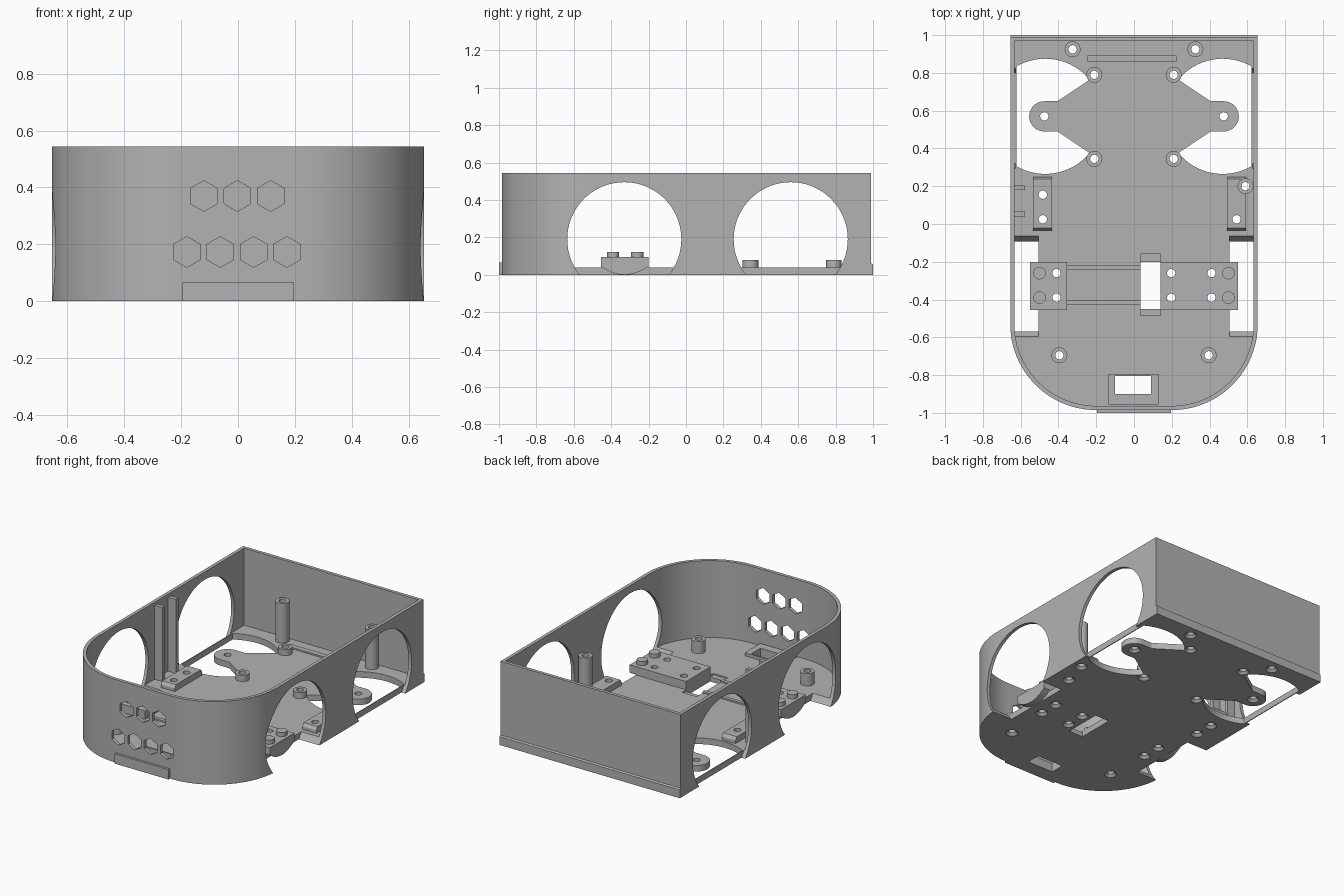
import bpy, bmesh
from math import cos, sin, pi, radians

cube = bpy.data.objects.get("Cube")
if cube:
    bpy.data.objects.remove(cube, do_unlink=True)

mat = bpy.data.materials.new("plain grey")
mat.use_nodes = True
grey = (0.45, 0.45, 0.45, 1)
mat.diffuse_color = grey
mat.node_tree.nodes["Principled BSDF"].inputs["Base Color"].default_value = grey
parts = []


def arc(cx, cy, r, a0, a1, n):
    return [(cx + r * cos(radians(a0 + (a1 - a0) * i / n)),
             cy + r * sin(radians(a0 + (a1 - a0) * i / n))) for i in range(n + 1)]


def circle(cx, cy, r, n=32, turn=0):
    return arc(cx, cy, r, turn, turn + 360, n)[:-1]


def rect(x0, x1, y0, y1):
    return [(x0, y0), (x1, y0), (x1, y1), (x0, y1)]


def solid(name, profiles, w0, w1, axis="z", taper=None, keep=True):
    """Extrude closed profiles along an axis into one mesh object."""
    place = {"z": lambda u, v, w: (u, v, w),
             "x": lambda u, v, w: (w, u, v),
             "y": lambda u, v, w: (u, w, v)}[axis]
    bm = bmesh.new()
    for k, pts in enumerate(profiles):
        top = taper[k] if taper else pts
        lo = [bm.verts.new(place(u, v, w0)) for u, v in pts]
        hi = [bm.verts.new(place(u, v, w1)) for u, v in top]
        bm.faces.new(lo)
        bm.faces.new(hi)
        n = len(pts)
        for i in range(n):
            j = (i + 1) % n
            bm.faces.new((lo[i], lo[j], hi[j], hi[i]))
    bmesh.ops.recalc_face_normals(bm, faces=bm.faces)
    me = bpy.data.meshes.new(name)
    bm.to_mesh(me)
    bm.free()
    ob = bpy.data.objects.new(name, me)
    bpy.context.collection.objects.link(ob)
    me.materials.append(mat)
    if keep:
        parts.append(ob)
    else:
        ob.hide_render = True
    return ob


def cutter(profiles, w0, w1, axis="z", taper=None):
    return solid("cutter", profiles, w0, w1, axis, taper, keep=False)


def cut(ob, tool, remove=True):
    m = ob.modifiers.new("cut", "BOOLEAN")
    m.operation, m.solver, m.object = "DIFFERENCE", "EXACT", tool
    bpy.context.view_layer.objects.active = ob
    bpy.ops.object.modifier_apply(modifier=m.name)
    if remove:
        bpy.data.objects.remove(tool, do_unlink=True)


def outline(t):
    """Square back, rounded front, inset by t."""
    r, x, y = 0.455 - t, 0.2, -0.53
    return ([(0.655 - t, 0.99 - t), (t - 0.655, 0.99 - t)]
            + arc(-x, y, r, 180, 270, 24) + arc(x, y, r, 270, 360, 24))


# Tray with floor and thin walls
body = solid("body_shell", [outline(0)], 0, 0.545)
cut(body, cutter([outline(0.022)], 0.04, 0.7))

# Wheel arches
for s in (-1, 1):
    cut(body, cutter([circle(-0.33, 0.19, 0.305, 72)], s * 0.505, s * 0.8, "x"))
    cut(body, cutter([circle(0.56, 0.19, 0.305, 72)], s * 0.628, s * 0.8, "x"))

# Rear floor openings, leaving the bridge plate with round end tabs
quarter = [(0.21, 0.21), (0.405, 0.08)] + arc(0.475, 0, 0.08, 90, 0, 10)
half = quarter + [(x, -y) for x, y in reversed(quarter[:-1])]
bridge = [(x, y + 0.57) for x, y in half + [(-x, y) for x, y in reversed(half)]]
for s in (-1, 1):
    wheel = [(s * min(x, 0.633), y) for x, y in circle(0.47, 0.57, 0.305, 72) if x < 0.633]
    well = cutter([wheel], -0.1, 0.06)
    cut(well, cutter([bridge], -0.2, 0.2))
    cut(body, well)

# Hexagonal vents in the front wall
vents = [(x, 0.37) for x in (-0.12, -0.002, 0.115)]
vents += [(x, 0.173) for x in (-0.18, -0.062, 0.055, 0.172)]
cut(body, cutter([circle(x, z, 0.054, 6, 30) for x, z in vents], -1.1, -0.88, "y"))

# Cable slot and front port in the floor
cut(body, cutter([rect(0.035, 0.14, -0.485, -0.16)], 0.03, 0.06))
cut(body, cutter([rect(0.035, 0.14, -0.45, -0.2), rect(-0.1, 0.09, -0.9, -0.805)], -0.1, 0.1))

# Outer trim strips
solid("rear_trim", [[(0.985, 0), (1, 0), (1, 0.055), (0.985, 0.065)]], -0.655, 0.655, "x")
solid("front_trim", [rect(-0.195, 0.195, -1, -0.97)], 0, 0.065)

# Port frame, rear rib and motor guide rails
frame = solid("port_frame", [rect(-0.135, 0.13, -0.955, -0.795)], 0.035, 0.06)
cut(frame, cutter([rect(-0.1, 0.09, -0.9, -0.805)], 0, 0.1))
solid("rear_rib", [rect(-0.245, 0.225, 0.857, 0.892)], 0.035, 0.05)
for y in (-0.232, -0.418):
    solid("guide_rail", [rect(-0.355, 0.035, y - 0.012, y + 0.012)], 0.035, 0.05)

# Upright board rails on the right wall
for y in (0.052, 0.192):
    solid("board_rail", [rect(-0.64, -0.577, y - 0.013, y + 0.013)], 0.03, 0.525)

# Standoffs: x, y, top height
holes = []
standoffs = [(s * x, y, z) for s in (-1, 1) for x, y, z in
             ((0.21, 0.79, 0.08), (0.21, 0.345, 0.08),
              (0.325, 0.925, 0.3), (0.395, -0.695, 0.12))]
for x, y, z in standoffs + [(0.59, 0.2, 0.3)]:
    solid("standoff", [circle(x, y, 0.042)], 0.035, z)
    holes.append((x, y))

# Front motor mounts with pegs and curved outer undersides
lens = [(-0.455, 0.095), (-0.455, 0.045)] + [
    (-0.328 + 0.127 * i / 8, 0.045 * (i / 8) ** 2) for i in range(-7, 8)] + [
    (-0.201, 0.045), (-0.201, 0.095)]
for name, s, inner in (("right_motor_mount", -1, 0.355), ("left_motor_mount", 1, 0.14)):
    solid(name, [rect(-0.455, -0.201, 0.035, 0.095)], s * inner, s * 0.505, "x")
    solid(name + "_end", [lens], s * 0.505, s * 0.55, "x")
    for y in (-0.26, -0.39):
        solid("mount_peg", [circle(s * 0.5, y, 0.033)], 0.09, 0.122)
        holes.append((s * 0.41, y))
        if s > 0:
            holes.append((0.197, y))

# Middle mounting pads with bevelled ends
pad = [(-0.035, 0.035), (0.25, 0.035), (0.25, 0.06), (0.237, 0.08), (-0.022, 0.08), (-0.035, 0.06)]
solid("right_pad", [pad], -0.535, -0.435, "x")
solid("left_pad", [pad], 0.492, 0.593, "x")
holes += [(-0.483, 0.155), (-0.483, 0.025), (0.543, 0.025), (0.475, 0.57), (-0.475, 0.57)]

# Screw holes through everything, countersunk underneath
drill = cutter([circle(x, y, 0.022, 20) for x, y in holes], -0.1, 0.7)
for ob in parts:
    if ob is body or "standoff" in ob.name or "mount" in ob.name or "pad" in ob.name:
        cut(ob, drill, remove=False)
bpy.data.objects.remove(drill, do_unlink=True)
cut(body, cutter([circle(x, y, 0.04, 20) for x, y in holes], -0.002, 0.018,
                 taper=[circle(x, y, 0.02, 20) for x, y in holes]))

# Smooth the curved walls, keep edges sharp
bpy.ops.object.select_all(action="DESELECT")
for ob in parts:
    ob.select_set(True)
bpy.context.view_layer.objects.active = body
bpy.ops.object.shade_smooth_by_angle(angle=radians(30))
